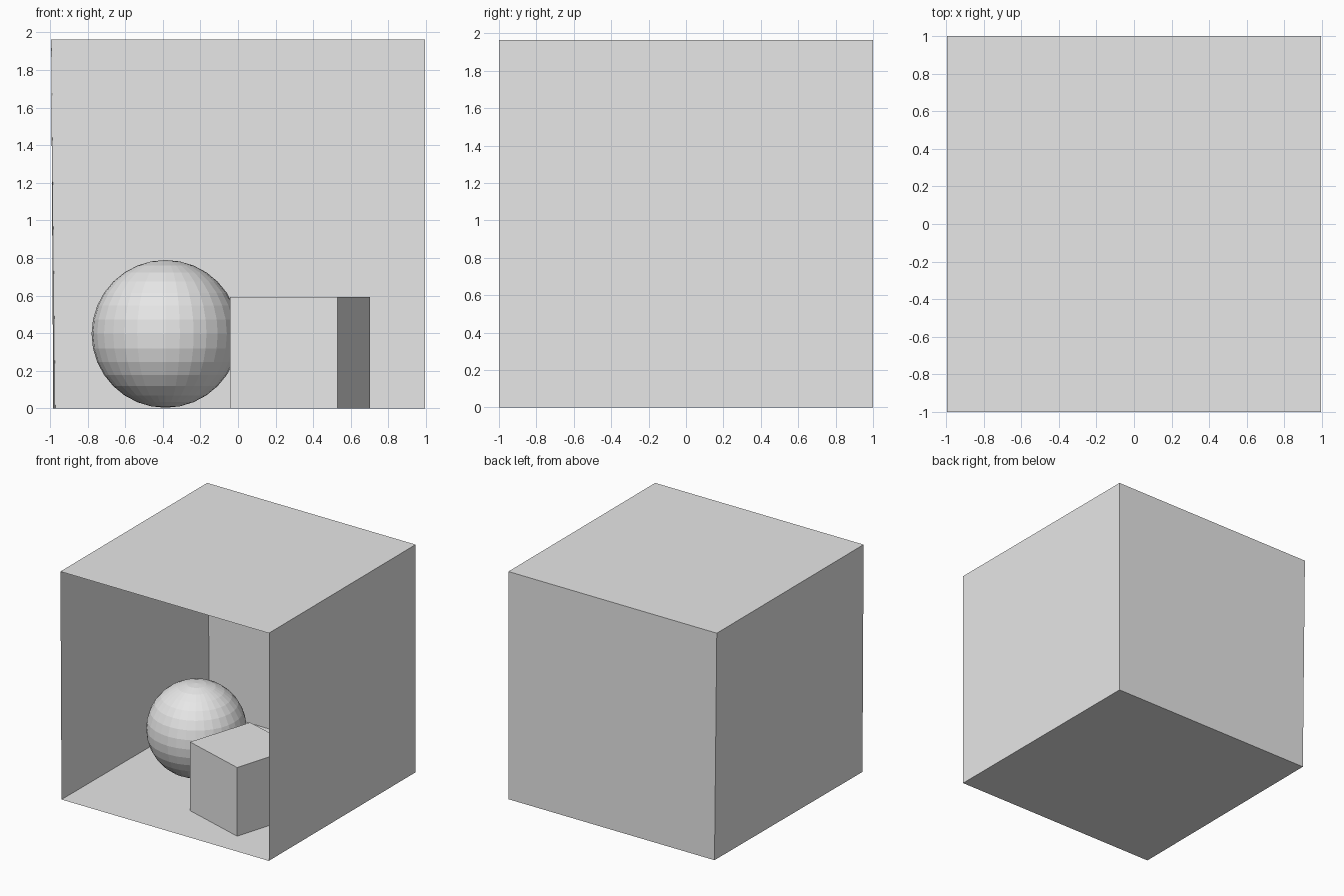
import bpy
import bmesh

cube = bpy.data.objects.get("Cube")
if cube:
    bpy.data.objects.remove(cube, do_unlink=True)

# One plain grey for everything
grey = bpy.data.materials.new("light_grey")
grey.use_nodes = True
colour = (0.8, 0.8, 0.8, 1.0)
grey.diffuse_color = colour
grey.node_tree.nodes["Principled BSDF"].inputs["Base Color"].default_value = colour


def add_object(name, bm):
    mesh = bpy.data.meshes.new(name)
    bm.to_mesh(mesh)
    bm.free()
    mesh.materials.append(grey)
    obj = bpy.data.objects.new(name, mesh)
    bpy.context.scene.collection.objects.link(obj)
    return obj


def add_quad(name, points):
    bm = bmesh.new()
    bm.faces.new([bm.verts.new(p) for p in points])
    return add_object(name, bm)


# Room shell: thin sheets, open at the front, one wall leaning slightly
side, depth, height = 0.994, 1.0, 1.963
floor = [(-0.983, -depth, 0), (side, -depth, 0), (side, depth, 0), (-0.972, depth, 0)]
roof = [(-side, -depth, height), (side, -depth, height),
        (side, depth, height), (-side, depth, height)]

add_quad("floor", floor)
add_quad("ceiling", roof[::-1])
for name, a, b in (("left_wall", 1, 2), ("back_wall", 2, 3), ("right_wall", 3, 0)):
    add_quad(name, [floor[b], floor[a], roof[a], roof[b]])

# Turned block: footprint extruded upwards
bm = bmesh.new()
footprint = [(0.529, -0.768), (0.701, -0.195), (0.135, -0.027), (-0.043, -0.592)]
base = bm.faces.new([bm.verts.new((x, y, 0)) for x, y in footprint])
result = bmesh.ops.extrude_face_region(bm, geom=[base], use_keep_orig=True)
top = [v for v in result["geom"] if isinstance(v, bmesh.types.BMVert)]
bmesh.ops.translate(bm, verts=top, vec=(0, 0, 0.592))
bmesh.ops.recalc_face_normals(bm, faces=bm.faces)
add_object("block", bm)

# Faceted ball resting on the floor
bm = bmesh.new()
bmesh.ops.create_uvsphere(bm, u_segments=32, v_segments=16, radius=0.393)
ball = add_object("ball", bm)
ball.location = (-0.386, -0.015, 0.396)
